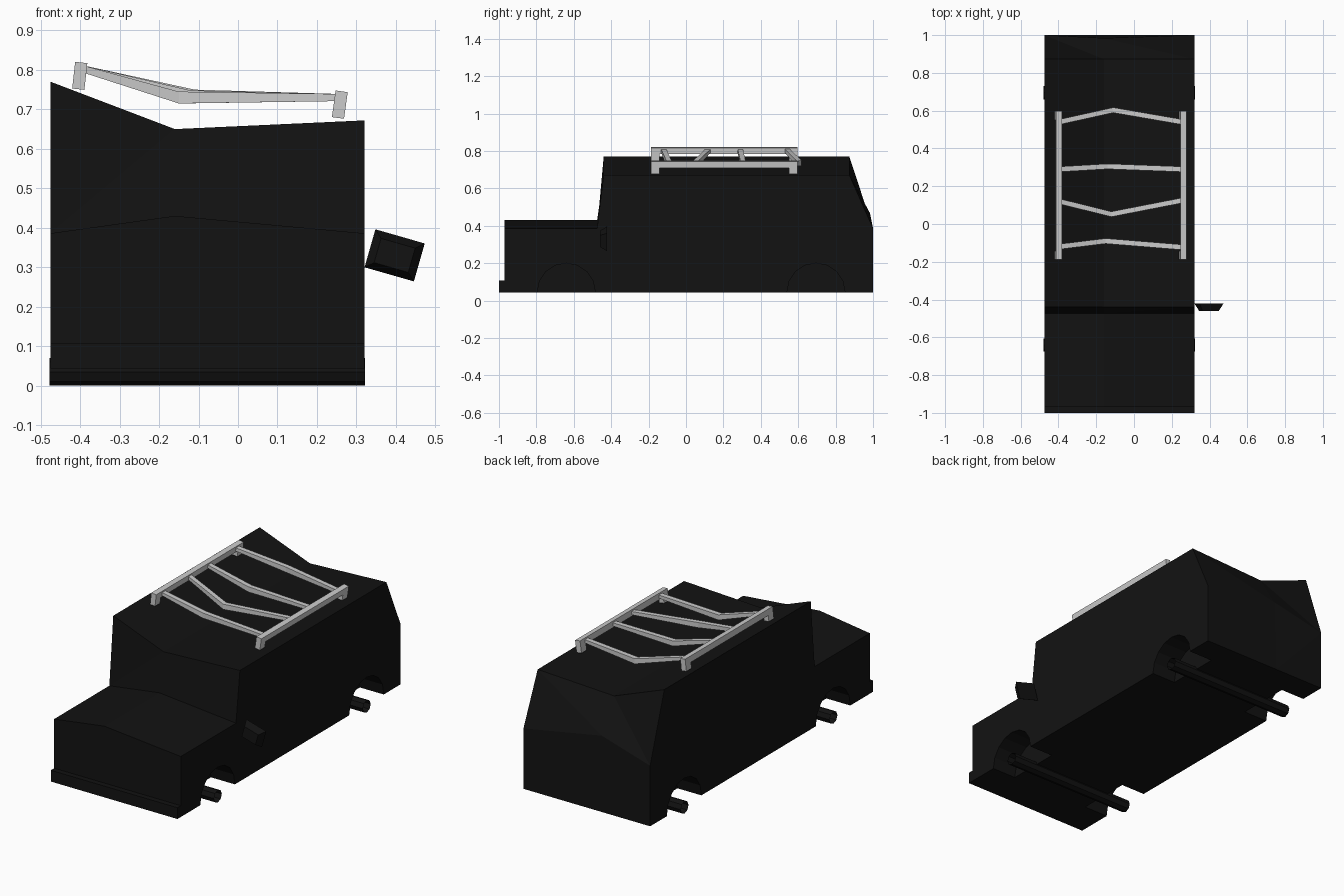
import bpy, bmesh, math
from mathutils import Matrix, Vector

if "Cube" in bpy.data.objects:
    bpy.data.objects.remove(bpy.data.objects["Cube"])

black = bpy.data.materials.new("black_paint")
black.diffuse_color = (0.006, 0.006, 0.006, 1)
black.use_nodes = True
black.node_tree.nodes["Principled BSDF"].inputs["Base Color"].default_value = black.diffuse_color


def finish(name, bm, mat=None, closed=True):
    if closed:
        bmesh.ops.recalc_face_normals(bm, faces=bm.faces)
    me = bpy.data.meshes.new(name)
    bm.to_mesh(me)
    bm.free()
    ob = bpy.data.objects.new(name, me)
    bpy.context.collection.objects.link(ob)
    if mat:
        me.materials.append(mat)
    return ob


def loft(name, rings, mat=None):
    """Join equal-length closed rings of points and cap both ends."""
    bm = bmesh.new()
    vs = [[bm.verts.new(p) for p in r] for r in rings]
    n = len(vs[0])
    for a, b in zip(vs, vs[1:]):
        for i in range(n):
            j = (i + 1) % n
            bm.faces.new((a[i], a[j], b[j], b[i]))
    bm.faces.new(vs[0])
    bm.faces.new(vs[-1])
    return finish(name, bm, mat)


def tube(bm, x0, x1, y, z, r, sides, caps):
    m = Matrix.Translation(((x0 + x1) / 2, y, z)) @ Matrix.Rotation(math.pi / 2, 4, 'Y')
    bmesh.ops.create_cone(bm, cap_ends=caps, segments=sides, radius1=r, radius2=r,
                          depth=x1 - x0, matrix=m)


XL, XC, XR = -0.475, -0.16, 0.32
FLOOR = 0.043
AXLES = (-0.64, 0.695)


# Body: side profile at left edge, centre crease and right edge
def profile(x, belt, roof, rear):
    pts = [(-0.97, FLOOR), (-0.97, belt), (-0.475, belt), (-0.44, roof),
           (0.873, roof), rear, (1.0, FLOOR)]
    return [(x, y, z) for y, z in pts]


body = loft("body", [profile(XL, 0.386, 0.77, (1.0, 0.386)),
                     profile(XC, 0.43, 0.65, (0.984, 0.467)),
                     profile(XR, 0.386, 0.672, (1.0, 0.386))], black)
bm = bmesh.new()
bm.from_mesh(body.data)
bmesh.ops.triangulate(bm, faces=bm.faces)
bm.to_mesh(body.data)
bm.free()

# Wheel arches cut into both sides
bm = bmesh.new()
for y in AXLES:
    tube(bm, XL - 0.1, XL + 0.15, y, 0.045, 0.155, 16, True)
    tube(bm, XR - 0.15, XR + 0.1, y, 0.045, 0.155, 16, True)
cutter = finish("arch_cutter", bm, black)
cutter.hide_render = True
mod = body.modifiers.new("arches", 'BOOLEAN')
mod.operation = 'DIFFERENCE'
mod.solver = 'EXACT'
mod.object = cutter
bpy.context.view_layer.update()
dg = bpy.context.evaluated_depsgraph_get()
cut = bpy.data.meshes.new_from_object(body.evaluated_get(dg))
body.modifiers.clear()
body.data = cut
bpy.data.objects.remove(cutter)

# Open-ended axle tubes
for name, y in zip(("front_axle", "rear_axle"), AXLES):
    bm = bmesh.new()
    tube(bm, XL - 0.003, XR + 0.002, y, 0.035, 0.035, 8, False)
    finish(name, bm, black, closed=False)


# Front bumper
def rect(x, y0, y1, z0, z1):
    return [(x, y0, z0), (x, y1, z0), (x, y1, z1), (x, y0, z1)]


loft("front_bumper", [rect(x, -1.0, -0.968, FLOOR, 0.107) for x in (XL, XR)], black)

# Side mirror: tilted frustum, narrower at the front
tilt = Matrix.Translation((0.397, 0, 0.33)) @ Matrix.Rotation(math.radians(16), 4, 'Y')
rings = []
for y, w, h in ((-0.422, 0.065, 0.05), (-0.46, 0.045, 0.032)):
    rings.append([tilt @ Vector((sx * w, y, sz * h))
                  for sx, sz in ((-1, -1), (1, -1), (1, 1), (-1, 1))])
loft("side_mirror", rings, black)


# Roof rack rails with a foot at each end
RAIL = [(-0.188, -0.034), (-0.143, -0.034), (-0.143, 0.0), (0.55, 0.0),
        (0.55, -0.034), (0.597, -0.034), (0.597, 0.034), (-0.188, 0.034)]
for name, x, z, lean in (("left_rail", -0.401, 0.785, 0.11), ("right_rail", 0.258, 0.712, 0.14)):
    m = Matrix.Translation((x, 0, z)) @ Matrix.Rotation(lean, 4, 'Y')
    loft(name, [[m @ Vector((dx, py, pz)) for py, pz in RAIL] for dx in (-0.0155, 0.0155)])

# Bent crossbars: end y, bend x, bend y, bend z, right end y
BARS = [(0.54, -0.11, 0.603, 0.735, 0.54), (0.29, -0.14, 0.305, 0.73, 0.29),
        (0.12, -0.12, 0.052, 0.733, 0.125), (-0.12, -0.15, -0.09, 0.73, -0.123)]
for i, (yl, xb, yb, zb, yr) in enumerate(BARS):
    path = [(-0.395, yl, 0.803, 0.009), (xb, yb, zb, 0.015), (0.255, yr, 0.73, 0.009)]
    loft(f"crossbar_{i + 1}", [rect(x, y - 0.014, y + 0.014, z - h, z + h)
                               for x, y, z, h in path])
